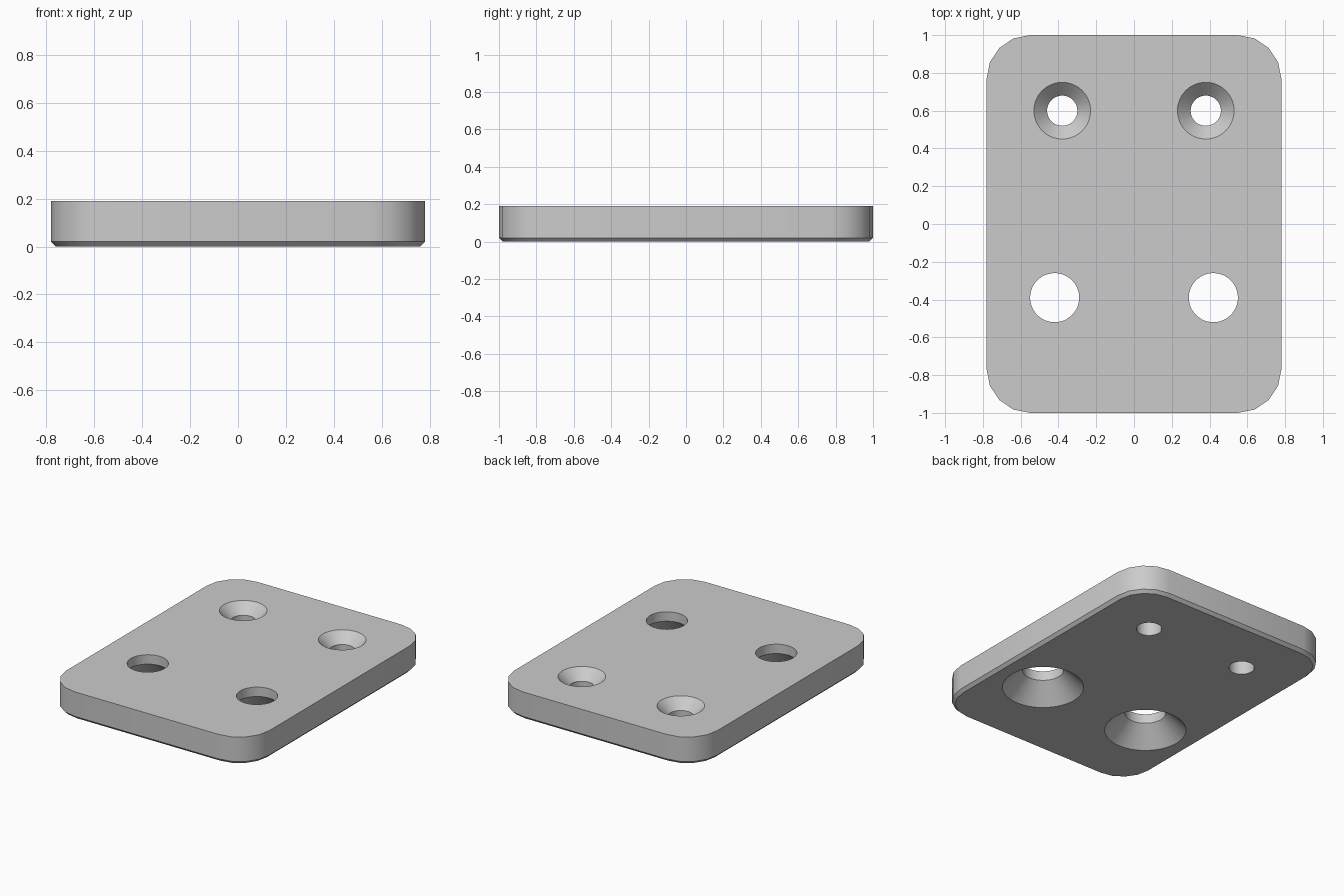
import bpy, bmesh, math

if "Cube" in bpy.data.objects:
    bpy.data.objects.remove(bpy.data.objects["Cube"])

grey = bpy.data.materials.new("plain_grey")
grey.diffuse_color = (0.6, 0.6, 0.6, 1)
grey.use_nodes = True
grey.node_tree.nodes["Principled BSDF"].inputs["Base Color"].default_value = grey.diffuse_color

HALF_X, HALF_Y, HEIGHT = 0.78, 1.0, 0.19
CORNER, CHAMFER = 0.23, 0.02


def loft(name, rings):
    """Skin a stack of equal-length point rings, with capped ends."""
    bm = bmesh.new()
    loops = [[bm.verts.new(p) for p in ring] for ring in rings]
    n = len(loops[0])
    for a, b in zip(loops, loops[1:]):
        for i in range(n):
            j = (i + 1) % n
            bm.faces.new((a[i], a[j], b[j], b[i]))
    bm.faces.new(loops[0][::-1])
    bm.faces.new(loops[-1])
    bmesh.ops.recalc_face_normals(bm, faces=bm.faces[:])
    mesh = bpy.data.meshes.new(name)
    bm.to_mesh(mesh)
    bm.free()
    mesh.materials.append(grey)
    ob = bpy.data.objects.new(name, mesh)
    bpy.context.collection.objects.link(ob)
    return ob


def outline(z, inset=0.0, steps=4):
    """Rounded rectangle at height z."""
    pts, r = [], CORNER - inset
    for q, (sx, sy) in enumerate(((1, 1), (-1, 1), (-1, -1), (1, -1))):
        for k in range(steps + 1):
            a = math.pi / 2 * (q + k / steps)
            pts.append((sx * (HALF_X - CORNER) + r * math.cos(a),
                        sy * (HALF_Y - CORNER) + r * math.sin(a), z))
    return pts


def circle(x, y, r, z, n=48):
    return [(x + r * math.cos(2 * math.pi * i / n),
             y + r * math.sin(2 * math.pi * i / n), z) for i in range(n)]


# Rounded plate, chamfered along its bottom edge
plate = loft("mounting_plate", [outline(0, CHAMFER), outline(CHAMFER), outline(HEIGHT)])

# Hole profiles as (radius, z): screw holes flare upward, wide holes flare downward
screw = [(0.08, -0.1), (0.08, 0.12), (0.15, HEIGHT), (0.15, 0.3)]
wide = [(0.256, -0.1), (0.256, 0), (0.13, 0.125), (0.13, 0.3)]
cutters = []
for side in (-1, 1):
    for name, x, y, profile in (("screw_hole_cutter", 0.38, 0.6, screw),
                                ("wide_hole_cutter", 0.42, -0.39, wide)):
        cutter = loft(name, [circle(side * x, y, r, z) for r, z in profile])
        cutter.hide_render = True
        mod = plate.modifiers.new(name, "BOOLEAN")
        mod.operation, mod.solver, mod.object = "DIFFERENCE", "EXACT", cutter
        cutters.append(cutter)

# Apply the cuts, remove the cutters and smooth the curved walls
bpy.context.view_layer.objects.active = plate
plate.select_set(True)
for mod in list(plate.modifiers):
    bpy.ops.object.modifier_apply(modifier=mod.name)
for cutter in cutters:
    bpy.data.objects.remove(cutter)
bpy.ops.object.shade_smooth_by_angle(angle=math.radians(30))
